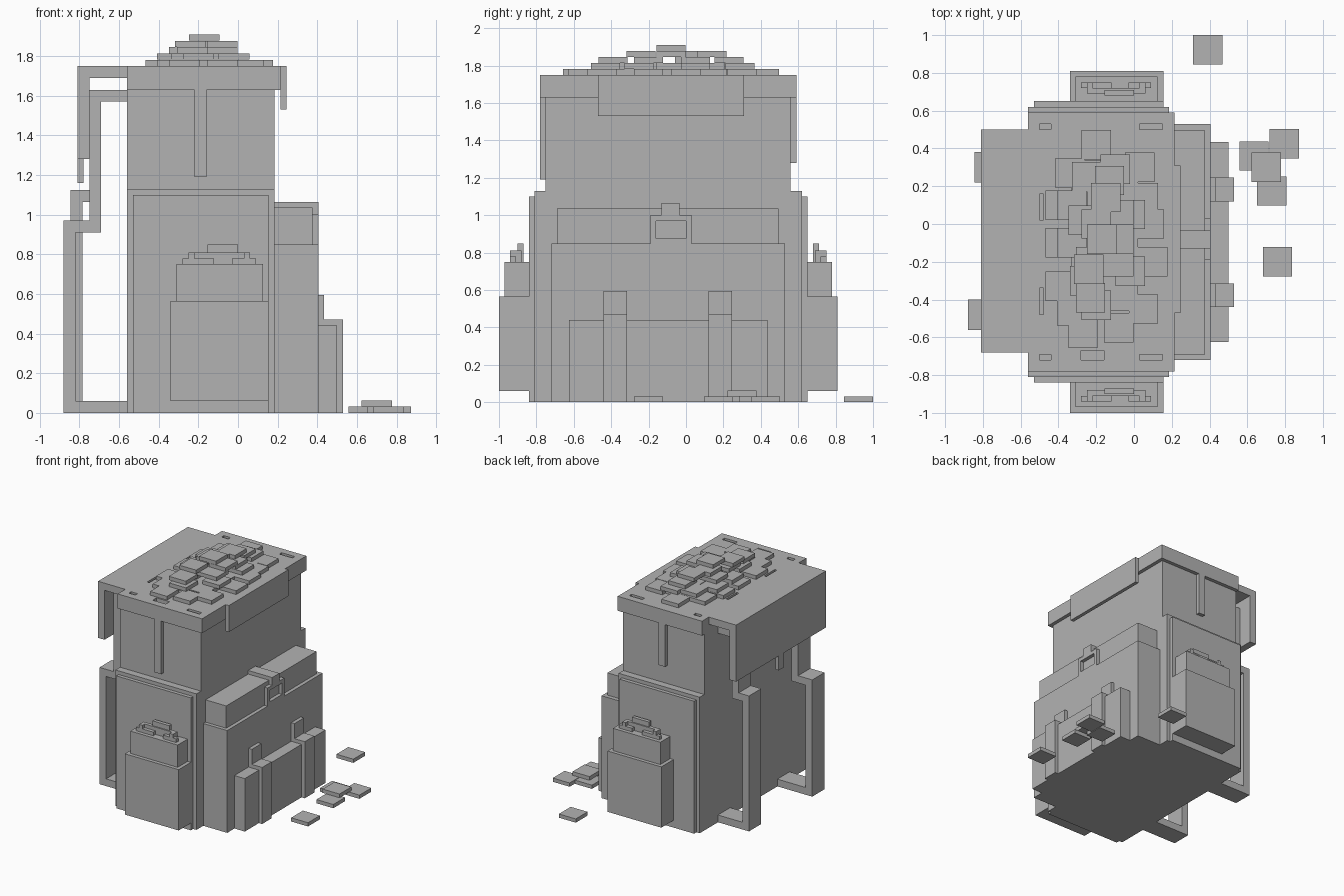
import bpy
import bmesh

default_cube = bpy.data.objects.get("Cube")
if default_cube:
    bpy.data.objects.remove(default_cube, do_unlink=True)

MID_Y = -0.095      # mirror plane between the front and back of the bag
STEP = 0.031        # coin thickness
COIN = 0.155        # coin width

grey = bpy.data.materials.new("plain_grey")
grey.use_nodes = True
grey.diffuse_color = (0.45, 0.45, 0.45, 1)
grey.node_tree.nodes["Principled BSDF"].inputs["Base Color"].default_value = grey.diffuse_color


def boxes(name, parts):
    """One flat-shaded object made of boxes, each given as x, y and z ranges."""
    bm = bmesh.new()
    for ranges in parts:
        verts = bmesh.ops.create_cube(bm, size=1)["verts"]
        for v in verts:
            for axis, (low, high) in enumerate(ranges):
                v.co[axis] = high if v.co[axis] > 0 else low
    mesh = bpy.data.meshes.new(name)
    bm.to_mesh(mesh)
    bm.free()
    mesh.materials.append(grey)
    obj = bpy.data.objects.new(name, mesh)
    bpy.context.collection.objects.link(obj)
    return obj


def box(name, x, y, z):
    return boxes(name, [(x, y, z)])


def flip(y):
    return (2 * MID_Y - y[1], 2 * MID_Y - y[0])


def coins(name, bottom, centres):
    half = COIN / 2
    return boxes(name, [((x - half, x + half), (y - half, y + half),
                         (bottom, bottom + STEP)) for x, y in centres])


# Main body
box("lower_body", (-0.56, 0.185), (-0.81, 0.62), (0, 1.13))
box("end_panels", (-0.53, 0.155), (-0.84, 0.65), (0, 1.10))
box("upper_body", (-0.56, 0.185), (-0.75, 0.56), (1.13, 1.63))

# Lid with shallow slots in its top
lid = box("lid", (-0.56, 0.215), (-0.78, 0.59), (1.63, 1.75))
slot_z = (1.72, 1.80)
slots = boxes("slot_cutter", [
    ((-0.50, -0.44), (-0.72, -0.69), slot_z),
    ((-0.28, -0.16), (-0.72, -0.67), slot_z),
    ((0.03, 0.15), (-0.72, -0.69), slot_z),
    ((0.03, 0.15), (0.50, 0.53), slot_z),
    ((-0.50, -0.44), (0.50, 0.53), slot_z),
    ((-0.50, -0.48), (-0.48, -0.34), slot_z),
    ((-0.50, -0.48), (0.02, 0.16), slot_z),
])
cut = lid.modifiers.new("slots", "BOOLEAN")
cut.operation = "DIFFERENCE"
cut.solver = "EXACT"
cut.object = slots
bpy.context.view_layer.objects.active = lid
bpy.ops.object.modifier_apply(modifier=cut.name)
bpy.data.objects.remove(slots, do_unlink=True)

# Lid flaps and hanging straps
box("left_lid_flap", (0.215, 0.245), (-0.47, 0.31), (1.53, 1.75))
flap_y = (-0.68, 0.50)
boxes("right_lid_flap", [
    ((-0.81, -0.56), flap_y, (1.69, 1.75)),
    ((-0.81, -0.75), flap_y, (1.28, 1.69)),
])
box("flap_tab", (-0.81, -0.78), (-0.13, -0.06), (1.16, 1.28))
box("front_lid_strap", (-0.22, -0.16), (-0.78, -0.75), (1.19, 1.63))
box("back_lid_strap", (-0.22, -0.16), (0.56, 0.59), (1.28, 1.63))


# Shoulder straps, bent from square bands
def shoulder_strap(name, y, outer, bend):
    band = 0.06
    boxes(name, [
        ((-0.75, -0.56), y, (1.57, 1.63)),
        ((-0.75, -0.69), y, (bend, 1.57)),
        ((outer, -0.75), y, (bend, bend + band)),
        ((outer, outer + band), y, (0, bend)),
        ((outer + band, -0.56), y, (0, band)),
    ])


shoulder_strap("front_shoulder_strap", (-0.56, -0.40), -0.88, 0.91)
shoulder_strap("back_shoulder_strap", (0.22, 0.38), -0.845, 1.065)

# Matching end pockets with coins standing in them
for side in ("front", "back"):
    place = (lambda y: y) if side == "front" else flip
    box(side + "_pocket", (-0.34, 0.155), place((-1.0, -0.84)), (0.06, 0.565))
    box(side + "_pocket_top", (-0.31, 0.125), place((-0.97, -0.84)), (0.565, 0.75))
    boxes(side + "_pocket_coins", [
        ((-0.28, -0.12), place((-0.94, -0.91)), (0.75, 0.78)),
        ((-0.03, 0.09), place((-0.94, -0.91)), (0.75, 0.78)),
        ((-0.25, -0.22), place((-0.94, -0.88)), (0.75, 0.81)),
        ((0.03, 0.06), place((-0.94, -0.88)), (0.75, 0.81)),
        ((-0.25, 0.06), place((-0.91, -0.88)), (0.75, 0.81)),
        ((-0.155, 0), place((-0.90, -0.87)), (0.75, 0.85)),
    ])

# Large side compartment and its cover
box("side_compartment", (0.185, 0.405), (-0.72, 0.53), (0, 0.85))
box("side_cover", (0.155, 0.375), (-0.69, 0.495), (0.85, 1.035))

# Buckle ring and the strap that holds it
strap_y = (-0.13, -0.035)
ring_x = (0.375, 0.405)
boxes("buckle_strap", [
    ((0.185, 0.405), strap_y, (1.035, 1.065)),
    (ring_x, strap_y, (1.0, 1.035)),
])
boxes("buckle_ring", [
    (ring_x, (-0.19, 0.03), (0.97, 1.0)),
    (ring_x, (-0.19, 0.03), (0.85, 0.875)),
    (ring_x, (-0.19, -0.16), (0.875, 0.97)),
    (ring_x, (0, 0.03), (0.875, 0.97)),
])

# Low side pocket with two upright straps
box("side_pocket", (0.405, 0.50), (-0.625, 0.435), (0, 0.44))
for side, strap in (("front", (-0.44, -0.315)), ("back", (0.12, 0.245))):
    boxes(side + "_pocket_strap", [
        ((0.405, 0.53), strap, (0, 0.47)),
        ((0.405, 0.435), strap, (0.47, 0.595)),
    ])

# Coin heap on the lid, one layer at a time
box("coin_heap_core", (-0.33, 0.02), (-0.46, 0.34), (1.75, 1.75 + STEP))
layers = [
    [(-0.27, -0.58), (-0.08, -0.55), (0.05, -0.45), (-0.39, -0.33), (-0.39, 0.1),
     (0.1, -0.2), (0.08, 0.0), (-0.34, 0.27), (0.03, 0.3), (-0.2, 0.42),
     (0.05, 0.14), (-0.33, -0.46), (-0.39, -0.1)],
    [(-0.33, 0.1), (-0.33, -0.1), (-0.26, -0.3), (-0.2, -0.43), (-0.02, -0.25),
     (-0.02, 0.05), (-0.1, 0.29), (-0.25, 0.25), (-0.15, -0.08), (-0.17, 0.13)],
    [(-0.23, -0.39), (-0.27, 0.02), (-0.08, -0.2), (-0.08, 0.05), (-0.13, 0.23),
     (-0.23, -0.2)],
    [(-0.24, -0.24), (-0.08, -0.08), (-0.2, 0.0), (-0.15, 0.14)],
    [(-0.17, -0.08)],
]
for level, centres in enumerate(layers):
    coins("coin_layer_" + str(level + 1), 1.75 + level * STEP * 1.03, centres)

# Coins spilled on the ground
coins("spilled_coins", 0, [(0.39, 0.923), (0.795, 0.425), (0.635, 0.36),
                           (0.73, 0.175), (0.76, -0.2)])
coins("stacked_coin", STEP, [(0.7, 0.3)])
